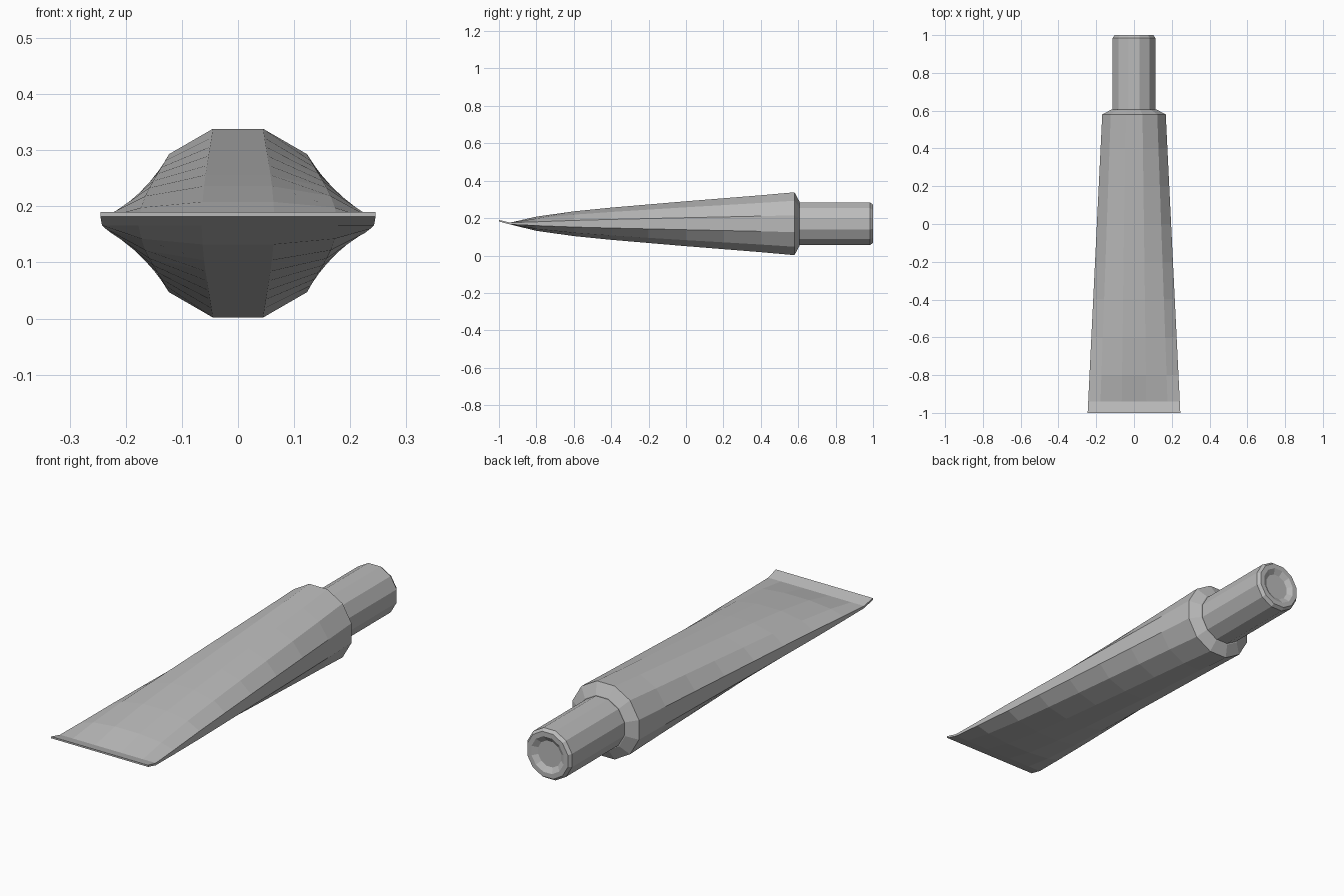
import bpy, bmesh
from math import sin, cos, radians, copysign

cube = bpy.data.objects.get("Cube")
if cube:
    bpy.data.objects.remove(cube)

SIDES = 12
AXIS_Z = 0.17

grey = bpy.data.materials.new("plain_grey")
grey.use_nodes = True
grey.diffuse_color = (0.5, 0.5, 0.5, 1)
grey.node_tree.nodes["Principled BSDF"].inputs["Base Color"].default_value = (0.5, 0.5, 0.5, 1)


def ring(y, rx, rz, z=AXIS_Z, flat=False):
    """Twelve-sided section across y; flat gives an even sheet thickness."""
    points = []
    for i in range(SIDES):
        a = radians(15 + 30 * i)
        height = copysign(rz, sin(a)) if flat else rz * sin(a)
        points.append((rx * cos(a), y, z + height))
    return points


def loft(name, rings):
    """Skin a list of sections and cap both ends."""
    bm = bmesh.new()
    loops = [[bm.verts.new(p) for p in r] for r in rings]
    for a, b in zip(loops, loops[1:]):
        for i in range(SIDES):
            j = (i + 1) % SIDES
            bm.faces.new((a[i], a[j], b[j], b[i]))
    bm.faces.new(loops[0])
    bm.faces.new(loops[-1])
    bmesh.ops.recalc_face_normals(bm, faces=bm.faces)
    mesh = bpy.data.meshes.new(name)
    bm.to_mesh(mesh)
    bm.free()
    mesh.materials.append(grey)
    obj = bpy.data.objects.new(name, mesh)
    bpy.context.collection.objects.link(obj)
    return obj


def half_width(y):
    """Circumradius in x, widening evenly toward the pressed end."""
    t = (0.58 - y) / 1.58
    return 0.174 + t * 0.08


# Tube body: bent crimp, flattened taper, then the shoulder
sections = [
    ring(-1.0, half_width(-1.0), 0.004, 0.186, flat=True),
    ring(-0.94, half_width(-0.94), 0.005, 0.171, flat=True),
]
taper = [(-0.8, 0.038), (-0.6, 0.066), (-0.4, 0.086), (-0.2, 0.103),
         (0.0, 0.12), (0.2, 0.136), (0.4, 0.152), (0.58, 0.168)]
for y, h in taper:
    sections.append(ring(y, half_width(y), h / cos(radians(15))))
sections.append(ring(0.607, 0.122, 0.122))
loft("tube_body", sections)

# Cap: straight barrel, bevelled rim and a shallow dished end
cap_profile = [(0.6, 0.117), (0.985, 0.117), (1.0, 0.106),
               (1.0, 0.084), (0.985, 0.06)]
loft("tube_cap", [ring(y, r, r) for y, r in cap_profile])
